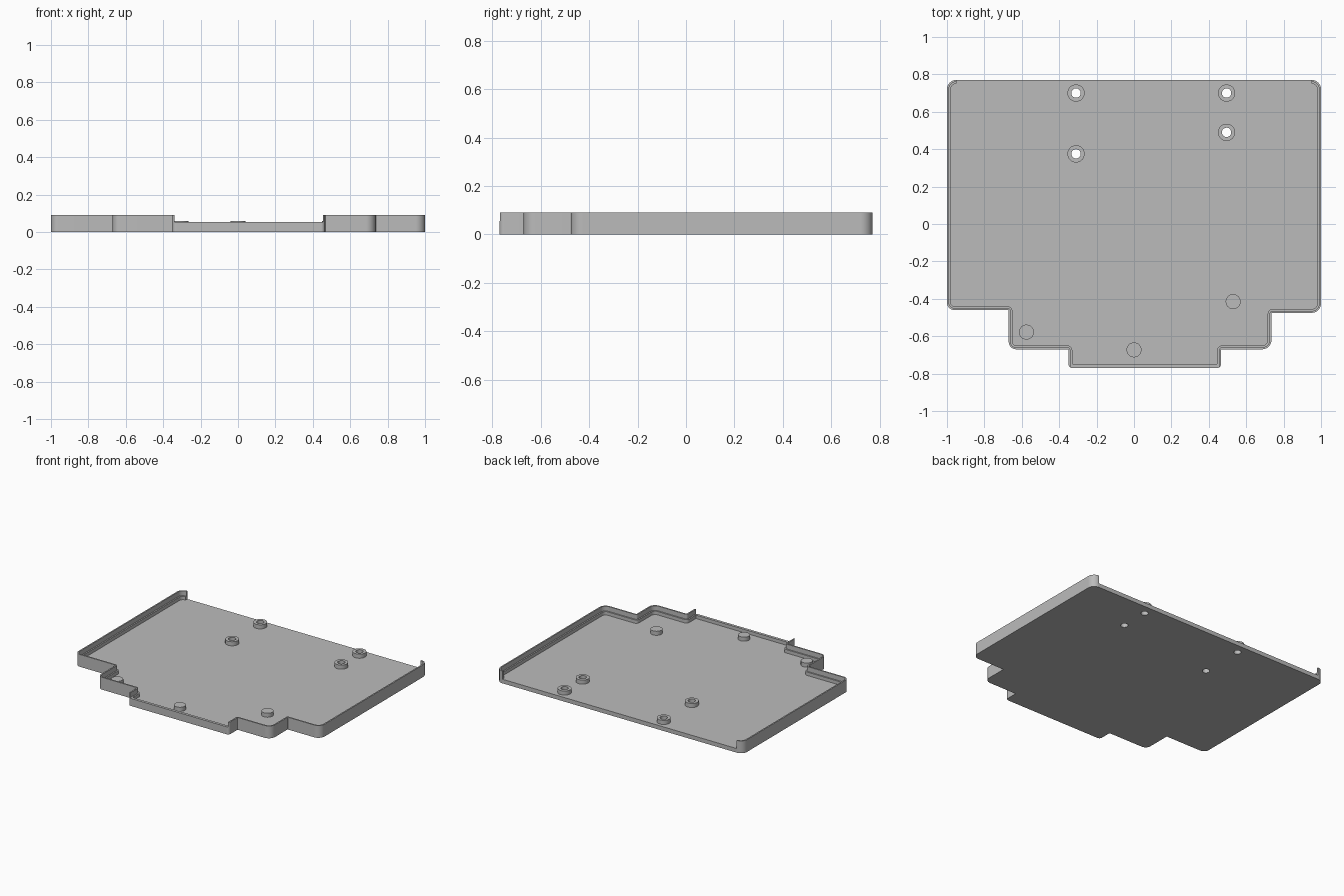
import bpy
import bmesh
import math
from mathutils import Vector

cube = bpy.data.objects.get("Cube")
if cube:
    bpy.data.objects.remove(cube, do_unlink=True)

FLOOR, STEP, RIM = 0.03, 0.055, 0.09     # heights of floor top, ledge and rim
WALL, LIP = 0.02, 0.01                   # wall thickness below and above ledge

grey = bpy.data.materials.new("plain grey")
grey.use_nodes = True
grey.diffuse_color = (0.5, 0.5, 0.5, 1)
grey.node_tree.nodes["Principled BSDF"].inputs["Base Color"].default_value = (0.5, 0.5, 0.5, 1)

# Tray outline, counter-clockwise: x, y, corner radius
OUTLINE = [
    (-1, 0.77, 0.05), (-1, -0.46, 0.04), (-0.67, -0.46, 0.005),
    (-0.67, -0.67, 0.04), (-0.35, -0.67, 0.005), (-0.35, -0.77, 0.02),
    (0.465, -0.77, 0.02), (0.465, -0.67, 0.005), (0.735, -0.67, 0.05),
    (0.735, -0.475, 0.005), (1, -0.475, 0.05), (1, 0.77, 0.05),
]


def rounded(corners, inset=0.0, steps=8):
    """Inset a right-angled outline and round its corners."""
    points = []
    for i, (x, y, r) in enumerate(corners):
        here = Vector((x, y))
        a = (here - Vector(corners[i - 1][:2])).normalized()
        b = (Vector(corners[(i + 1) % len(corners)][:2]) - here).normalized()
        convex = a.x * b.y - a.y * b.x > 0
        here += inset * (b - a) * (1 if convex else -1)
        r = max(r - inset, 0.004) if convex else r + inset
        centre = here + r * (b - a)
        for k in range(steps + 1):
            t = k / steps * math.pi / 2
            points.append(centre + r * (a * math.sin(t) - b * math.cos(t)))
    return points


def circle(x, y, r, n=32):
    return [Vector((x + r * math.cos(math.tau * k / n), y + r * math.sin(math.tau * k / n)))
            for k in range(n)]


def prism(name, points, bottom, top):
    bm = bmesh.new()
    face = bm.faces.new([bm.verts.new((p.x, p.y, bottom)) for p in points])
    grown = bmesh.ops.extrude_face_region(bm, geom=[face])["geom"]
    verts = [g for g in grown if isinstance(g, bmesh.types.BMVert)]
    bmesh.ops.translate(bm, verts=verts, vec=(0, 0, top - bottom))
    bmesh.ops.recalc_face_normals(bm, faces=bm.faces)
    mesh = bpy.data.meshes.new(name)
    bm.to_mesh(mesh)
    bm.free()
    mesh.materials.append(grey)
    obj = bpy.data.objects.new(name, mesh)
    bpy.context.collection.objects.link(obj)
    return obj


def cut(obj, cutter):
    """Subtract the cutter for good and discard it."""
    mod = obj.modifiers.new("cut", "BOOLEAN")
    mod.operation, mod.solver, mod.object = "DIFFERENCE", "EXACT", cutter
    bpy.context.view_layer.update()
    graph = bpy.context.evaluated_depsgraph_get()
    mesh = bpy.data.meshes.new_from_object(obj.evaluated_get(graph))
    obj.modifiers.clear()
    obj.data = mesh
    bpy.data.objects.remove(cutter, do_unlink=True)


# Tray body with its lower cavity
tray = prism("tray", rounded(OUTLINE), 0, RIM)
cut(tray, prism("lower_cavity", rounded(OUTLINE, WALL), FLOOR, 0.2))

# Wider cavity above the ledge, run out through the front tab to form the notch
notched = [(x, -0.9 if y == -0.77 else y, r) for x, y, r in OUTLINE]
cut(tray, prism("upper_cavity", rounded(notched, LIP), STEP, 0.2))

# Open back edge, leaving short wall ends at the corners
opening = [Vector(p) for p in ((-0.95, 0.7), (0.95, 0.7), (0.95, 0.9), (-0.95, 0.9))]
cut(tray, prism("back_opening", opening, FLOOR, 0.2))

parts = [tray]

# Screw posts with holes through the floor
for x, y in ((-0.31, 0.70), (0.495, 0.70), (0.495, 0.49), (-0.31, 0.375)):
    post = prism("screw_post", circle(x, y, 0.046), FLOOR, 0.06)
    for target in (post, tray):
        cut(target, prism("screw_hole", circle(x, y, 0.025), -0.1, 0.2))
    parts.append(post)

# Solid support pegs
for x, y in ((-0.575, -0.578), (0, -0.673), (0.53, -0.415)):
    parts.append(prism("support_peg", circle(x, y, 0.04), FLOOR, 0.06))

# Smooth the rounded corners and keep the flats flat
bpy.ops.object.select_all(action="DESELECT")
for part in parts:
    part.select_set(True)
bpy.context.view_layer.objects.active = tray
bpy.ops.object.shade_smooth_by_angle(angle=math.radians(30))
for part in parts:
    part.modifiers.new("flat sides", "WEIGHTED_NORMAL").keep_sharp = True
